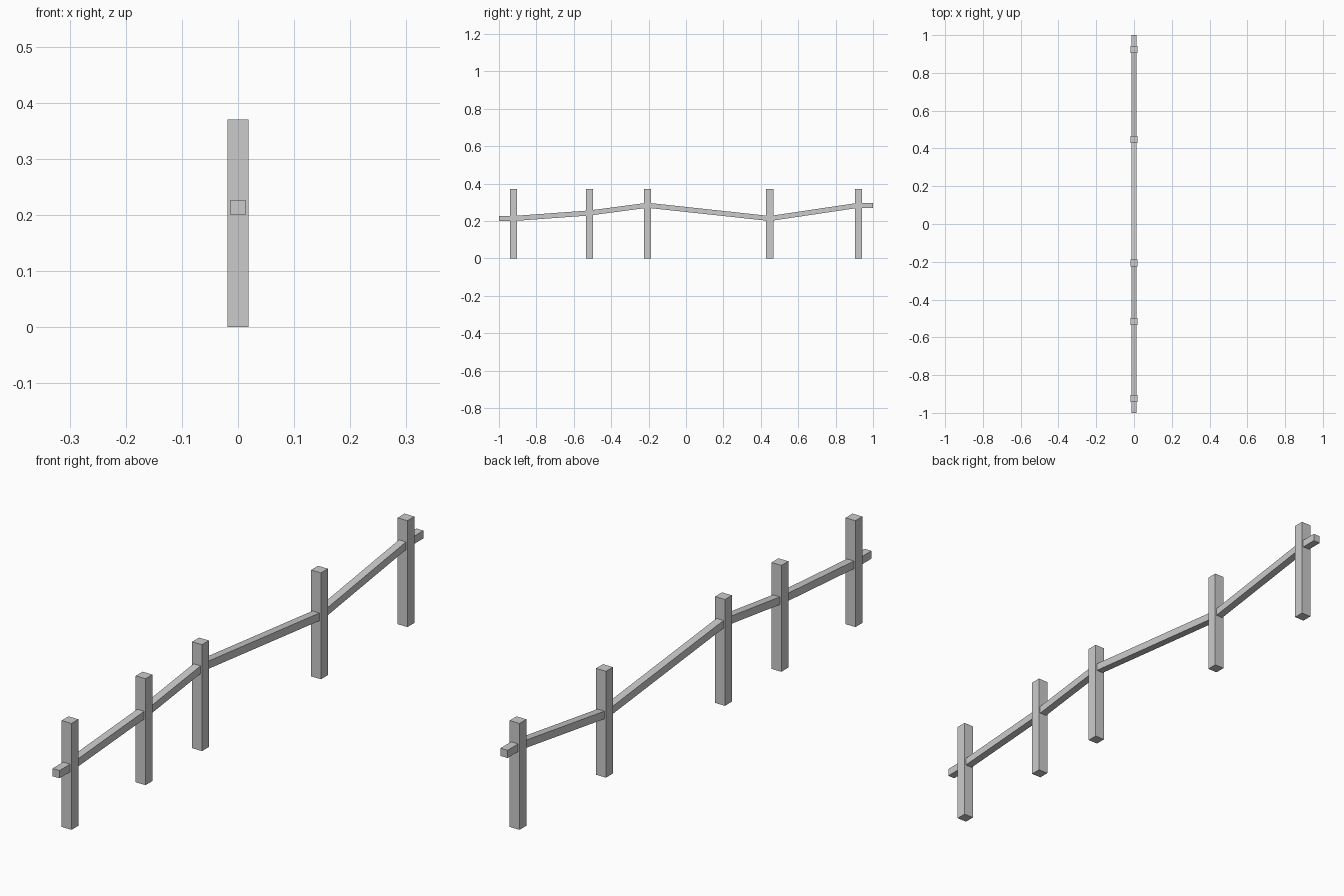
import bpy, bmesh
from mathutils import Matrix

if "Cube" in bpy.data.objects:
    bpy.data.objects.remove(bpy.data.objects["Cube"])

POST_W, POST_H, RAIL = 0.038, 0.37, 0.027
# (y, rail height) at each post
STATIONS = [(-0.923, 0.2135), (-0.516, 0.243), (-0.206, 0.284),
            (0.448, 0.2135), (0.923, 0.284)]


def finish(name, bm):
    bmesh.ops.recalc_face_normals(bm, faces=bm.faces)
    mesh = bpy.data.meshes.new(name)
    bm.to_mesh(mesh)
    bm.free()
    obj = bpy.data.objects.new(name, mesh)
    bpy.context.collection.objects.link(obj)


# Square upright posts
for i, (y, _) in enumerate(STATIONS):
    bm = bmesh.new()
    bmesh.ops.create_cube(bm, size=1, matrix=Matrix.Translation((0, y, POST_H / 2))
                          @ Matrix.Diagonal((POST_W, POST_W, POST_H, 1)))
    finish(f"post_{i + 1}", bm)

# Rail: square section swept from post to post, with level ends
path = [(-1.0, STATIONS[0][1]), *STATIONS, (1.0, STATIONS[-1][1])]
h = RAIL / 2
bm = bmesh.new()
rings = [[bm.verts.new((x, y, z + dz)) for x, dz in ((-h, -h), (h, -h), (h, h), (-h, h))]
         for y, z in path]
for a, b in zip(rings, rings[1:]):
    for k in range(4):
        n = (k + 1) % 4
        bm.faces.new((a[k], a[n], b[n], b[k]))
bm.faces.new(rings[0])
bm.faces.new(rings[-1])
finish("rail", bm)
